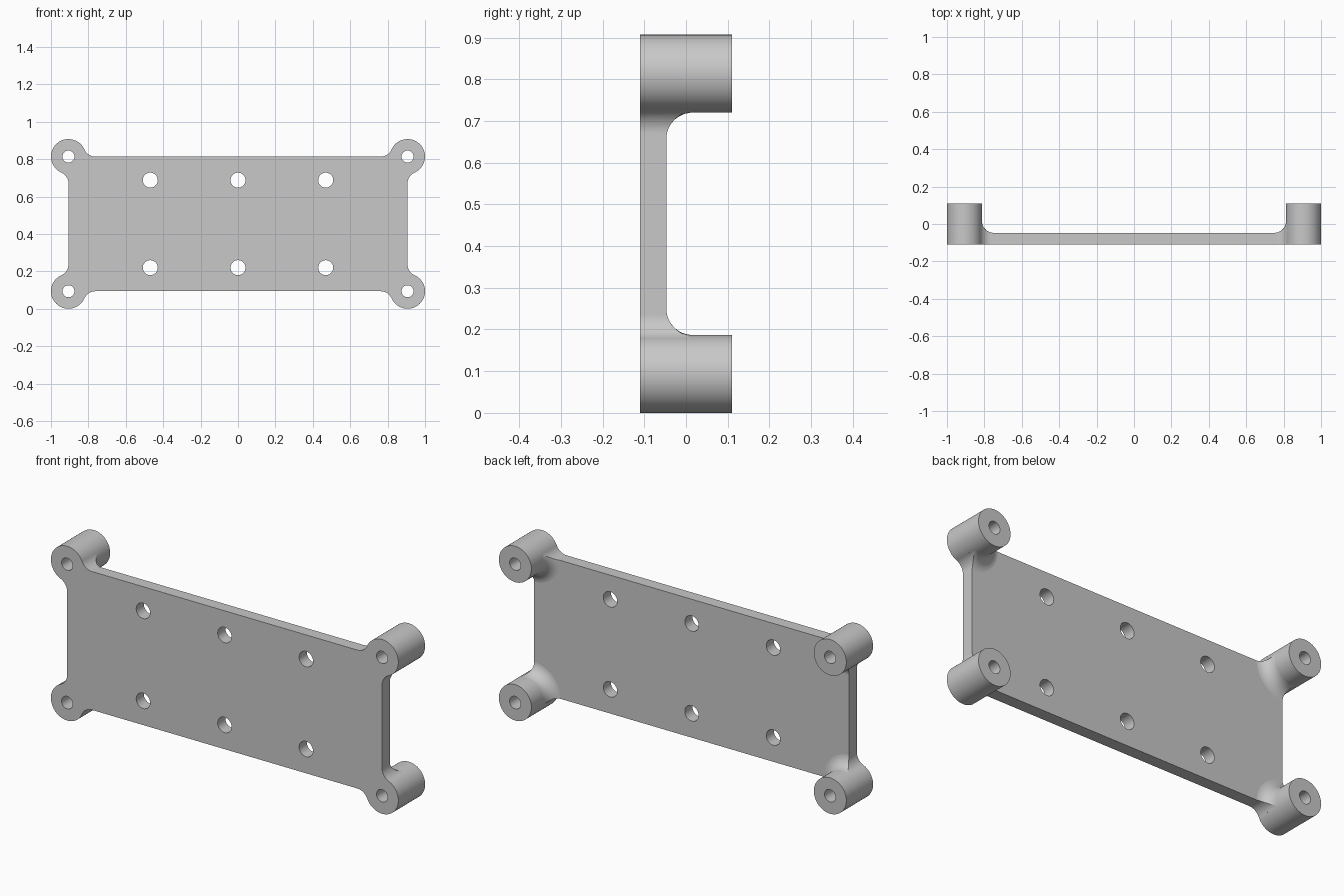
import bpy, bmesh
from math import sin, cos, pi, sqrt, atan2

if "Cube" in bpy.data.objects:
    bpy.data.objects.remove(bpy.data.objects["Cube"])

R, F = 0.0935, 0.0625            # boss radius, fillet radius
CX, MID, CZ = 0.9065, 0.4535, 0.36   # boss centres: x, middle height, offset from it
FRONT, FLOOR, BACK = -0.11, -0.047, 0.11
BORE = 0.032
CORNERS = [(1, 1), (1, -1), (-1, -1), (-1, 1)]   # clockwise

grey = bpy.data.materials.new("plain grey")
grey.use_nodes = True
colour = (0.58, 0.58, 0.58, 1)
grey.diffuse_color = colour
grey.node_tree.nodes["Principled BSDF"].inputs["Base Color"].default_value = colour


def make(name, bm):
    bmesh.ops.remove_doubles(bm, verts=bm.verts, dist=1e-5)
    bmesh.ops.recalc_face_normals(bm, faces=bm.faces)
    mesh = bpy.data.meshes.new(name)
    bm.to_mesh(mesh)
    bm.free()
    mesh.materials.append(grey)
    ob = bpy.data.objects.new(name, mesh)
    bpy.context.collection.objects.link(ob)
    return ob


def lathe(name, x, z, profile, steps=64):
    """Turn a (radius, y) profile about a front-to-back axis."""
    bm = bmesh.new()
    vs = [bm.verts.new((x + r, y, z)) for r, y in profile]
    es = [bm.edges.new(p) for p in zip(vs, vs[1:])]
    bmesh.ops.spin(bm, geom=vs + es, cent=(x, 0, z), axis=(0, 1, 0),
                   angle=2 * pi, steps=steps)
    return make(name, bm)


def prism(name, outline, y0, y1):
    bm = bmesh.new()
    face = bm.faces.new([bm.verts.new((x, y0, z)) for x, z in outline])
    top = bmesh.ops.extrude_face_region(bm, geom=[face])["geom"]
    bmesh.ops.translate(bm, vec=(0, y1 - y0, 0),
                        verts=[v for v in top if isinstance(v, bmesh.types.BMVert)])
    return make(name, bm)


def combine(target, tool, operation):
    mod = target.modifiers.new("combine", 'BOOLEAN')
    mod.operation, mod.solver, mod.object = operation, 'EXACT', tool
    bpy.context.view_layer.objects.active = target
    bpy.ops.object.modifier_apply(modifier=mod.name)
    bpy.data.objects.remove(tool)


# Slab with a flared fillet skirt round each boss
plate = prism("mounting_plate", [(-1.2, -0.3), (1.2, -0.3), (1.2, 1.2), (-1.2, 1.2)],
              -0.2, FLOOR)
arc = [(R + F - F * sin(t), FLOOR + F - F * cos(t))
       for t in [i * pi / 24 for i in range(1, 12)]]
skirt = [(0, -0.15), (R + F, -0.15), (R + F, FLOOR - 0.0004), *arc,
         (R * 0.995, FLOOR + F), (0, FLOOR + F)]
for sx, sz in CORNERS:
    combine(plate, lathe("skirt", sx * CX, MID + sz * CZ, skirt), 'UNION')

# Trim to the outline, whose edges curve into each boss
dx = sqrt((R + F) ** 2 - F ** 2)
end = atan2(-F, dx)
angles = [-pi / 2 + (end + pi / 2) * i / 12 for i in range(13)]
curve = [(-dx + F * cos(a), F + F * sin(a)) for a in angles]
inner = (curve[-1][0] * 0.97, curve[-1][1] * 0.97)
corner = curve + [inner, (0, 0), inner[::-1]] + [p[::-1] for p in reversed(curve)]
outline = []
for sx, sz in CORNERS:
    pts = [(sx * (CX + u), MID + sz * (CZ + v)) for u, v in corner]
    outline += pts if sx * sz > 0 else pts[::-1]
combine(plate, prism("outline", outline, FRONT, 0.3), 'INTERSECT')

# Seats for the bosses and through holes in the plate
holes = [(sx * CX, sz * CZ, R * 0.985) for sx, sz in CORNERS]
holes += [(x, z, 0.04) for x in (-0.469, 0, 0.469) for z in (-0.234, 0.234)]
for x, z, r in holes:
    rod = lathe("hole", x, MID + z, [(0, -0.3), (r, -0.3), (r, 0.3), (0, 0.3)])
    combine(plate, rod, 'DIFFERENCE')

# Bored corner bosses
tube = [(BORE, FRONT), (R, FRONT), (R, BACK), (BORE, BACK), (BORE, FRONT)]
parts = [plate]
for sx, sz in CORNERS:
    name = f"{'upper' if sz > 0 else 'lower'}_{'left' if sx > 0 else 'right'}_boss"
    parts.append(lathe(name, sx * CX, MID + sz * CZ, tube))

# Smooth curves, crisp rims
bpy.ops.object.select_all(action='DESELECT')
for ob in parts:
    ob.select_set(True)
    weighted = ob.modifiers.new("even shading", 'WEIGHTED_NORMAL')
    weighted.keep_sharp = True
bpy.context.view_layer.objects.active = plate
bpy.ops.object.shade_smooth_by_angle(angle=pi / 6)
